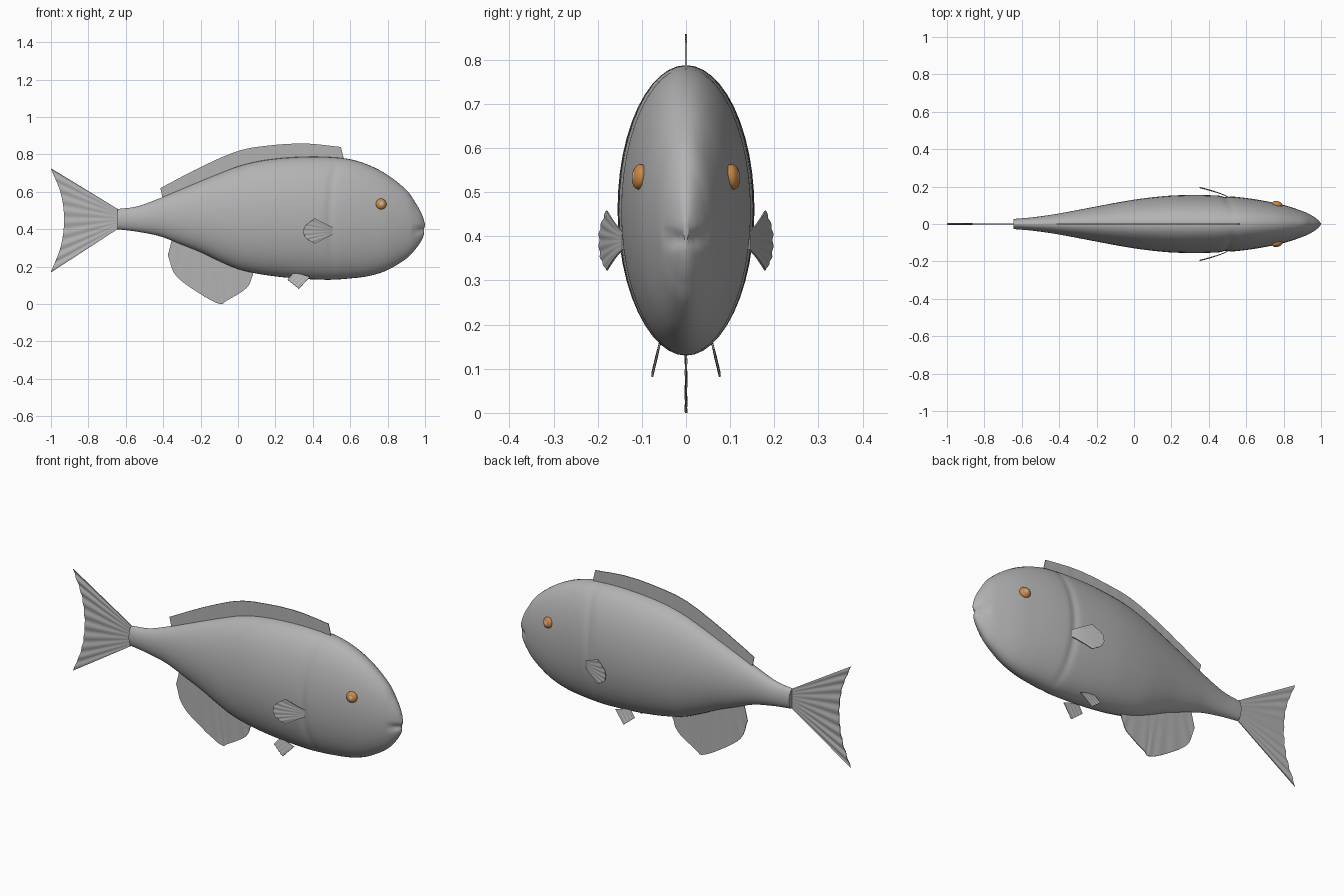
import bpy
import bmesh
import math
from mathutils import Vector

cube = bpy.data.objects.get("Cube")
if cube:
    bpy.data.objects.remove(cube, do_unlink=True)


def material(name, colour):
    mat = bpy.data.materials.new(name)
    mat.use_nodes = True
    mat.diffuse_color = (*colour, 1)
    mat.node_tree.nodes["Principled BSDF"].inputs["Base Color"].default_value = (*colour, 1)
    return mat


SKIN = material("grey skin", (0.45, 0.45, 0.45))
IRIS = material("orange iris", (0.6, 0.25, 0.06))
PUPIL = material("pale pupil", (0.6, 0.52, 0.42))


def finish(bm, name, *materials):
    """Turn a bmesh into a smooth-shaded object."""
    bmesh.ops.recalc_face_normals(bm, faces=bm.faces)
    mesh = bpy.data.meshes.new(name)
    bm.to_mesh(mesh)
    bm.free()
    for mat in materials:
        mesh.materials.append(mat)
    mesh.shade_smooth()
    mesh.set_sharp_from_angle(angle=math.radians(50))
    obj = bpy.data.objects.new(name, mesh)
    bpy.context.collection.objects.link(obj)
    return obj


def spline(points, steps):
    """Smooth curve through the points, in steps samples per span."""
    pts = [Vector(p) for p in points]
    padded = [pts[0] * 2 - pts[1]] + pts + [pts[-1] * 2 - pts[-2]]
    curve = []
    for a, b, c, d in zip(padded, padded[1:], padded[2:], padded[3:]):
        for i in range(steps):
            t = i / steps
            curve.append((b * 2 + (c - a) * t + (a * 2 - b * 5 + c * 4 - d) * t ** 2
                          + (b * 3 - a - c * 3 + d) * t ** 3) / 2)
    return curve + [pts[-1]]


def resample(points, count):
    """The same smooth curve as a fixed number of samples."""
    curve = spline(points, 24)
    last = len(curve) - 1
    result = []
    for i in range(count):
        f = i / (count - 1) * last
        k = min(int(f), last - 1)
        result.append(curve[k].lerp(curve[k + 1], f - k))
    return result


def bridge(bm, first, second, closed=False):
    n = len(first)
    for i in range(n if closed else n - 1):
        j = (i + 1) % n
        bm.faces.new((first[i], first[j], second[j], second[i]))


def dent(value, centre, width):
    return math.exp(-((value - centre) / width) ** 2)


# Body: x, top height, bottom height, half width
STATIONS = [
    (-0.645, 0.508, 0.40, 0.027), (-0.54, 0.522, 0.387, 0.036),
    (-0.42, 0.565, 0.363, 0.053), (-0.30, 0.615, 0.317, 0.075),
    (-0.20, 0.657, 0.277, 0.094), (-0.10, 0.698, 0.229, 0.113),
    (0.0, 0.736, 0.187, 0.130), (0.10, 0.762, 0.163, 0.143),
    (0.20, 0.777, 0.148, 0.152), (0.30, 0.785, 0.138, 0.155),
    (0.40, 0.788, 0.132, 0.154), (0.50, 0.785, 0.130, 0.149),
    (0.60, 0.774, 0.137, 0.139), (0.70, 0.743, 0.150, 0.123),
    (0.80, 0.690, 0.182, 0.102), (0.90, 0.610, 0.243, 0.069),
    (0.95, 0.540, 0.295, 0.046), (0.98, 0.487, 0.338, 0.026),
    (1.0, 0.430, 0.385, 0.006),
]
PROFILE = spline(STATIONS, 9)
SIDES = 48


def back_height(x):
    return min(PROFILE, key=lambda p: abs(p[0] - x))[1]


def make_body():
    bm = bmesh.new()
    rings = []
    for x, top, bottom, half in PROFILE:
        ring = []
        mouth_depth = min(max((x - 0.93) / 0.05, 0), 1)
        for i in range(SIDES):
            angle = math.tau * i / SIDES
            z = (top + bottom) / 2 + (top - bottom) / 2 * math.cos(angle)
            y = half * math.sin(angle)
            # Gill groove bows slightly backwards at mid height
            gill = dent(x, 0.49 + 0.04 * math.cos(angle) ** 2, 0.02)
            y *= 1 - 0.045 * gill
            # Mouth crease
            mouth = mouth_depth * dent(z, 0.395, 0.016)
            y *= 1 - 0.3 * mouth
            ring.append(bm.verts.new((x - 0.008 * mouth, y, z)))
        rings.append(ring)
    for first, second in zip(rings, rings[1:]):
        bridge(bm, first, second, closed=True)
    bm.faces.new(rings[0])
    bm.faces.new(rings[-1])
    finish(bm, "body", SKIN)


def make_fin(name, root, edge, rays=8, ripple=0.0015, side_offset=lambda x, z: 0, side=1):
    """Thin rayed sheet spread from a root curve to an outer edge."""
    bm = bmesh.new()
    count, rows = rays * 6 + 1, 6
    inner, outer = resample(root, count), resample(edge, count)
    strips = []
    for r in range(rows + 1):
        t = r / rows
        strip = []
        for i, (a, b) in enumerate(zip(inner, outer)):
            x, z = a.lerp(b, t)
            wave = ripple * math.sin(math.tau * rays * i / (count - 1)) * t
            strip.append(bm.verts.new((x, side * (side_offset(x, z) + wave), z)))
        strips.append(strip)
    for first, second in zip(strips, strips[1:]):
        bridge(bm, first, second)
    obj = finish(bm, name, SKIN)
    solid = obj.modifiers.new("thickness", "SOLIDIFY")
    solid.thickness = 0.004
    solid.offset = 0
    split = obj.modifiers.new("crisp rim", "EDGE_SPLIT")
    split.split_angle = math.radians(50)


def make_eye(name, side):
    bm = bmesh.new()
    bmesh.ops.create_uvsphere(bm, u_segments=24, v_segments=16, radius=1)
    for face in bm.faces:
        # Pupil is the cap around the outward pole
        face.material_index = 1 if face.calc_center_median().z > 0.91 else 0
    obj = finish(bm, name, IRIS, PUPIL)
    obj.scale = (0.029, 0.029, 0.017)
    obj.location = (0.765, side * 0.105, 0.535)
    outward = Vector((0.22, side, 0.12))
    obj.rotation_euler = outward.to_track_quat("Z", "Y").to_euler()


make_body()

# Fins on the centre line
make_fin("tail_fin", [(-0.63, 0.50), (-0.63, 0.41)],
         [(-1, 0.725), (-0.947, 0.59), (-0.93, 0.45), (-0.947, 0.31), (-1, 0.17)],
         rays=9, ripple=0.003)
make_fin("dorsal_fin",
         [(x, back_height(x) - 0.02) for x in (-0.40, -0.2, 0, 0.18, 0.37, 0.57)],
         [(-0.415, 0.62), (-0.2, 0.732), (0, 0.818), (0.17, 0.848), (0.36, 0.858), (0.55, 0.84)],
         rays=12, ripple=0.0005)
make_fin("anal_fin", [(-0.35, 0.36), (-0.15, 0.29), (0.08, 0.19)],
         [(-0.375, 0.26), (-0.33, 0.15), (-0.2, 0.053), (-0.1, 0.001), (-0.06, 0.018),
          (0.045, 0.085), (0.08, 0.155)], rays=8, ripple=0.001)

# Paired fins and eyes
for label, side in (("left", 1), ("right", -1)):
    make_fin(label + "_pectoral_fin", [(0.505, 0.41), (0.505, 0.37)],
             [(0.41, 0.458), (0.355, 0.412), (0.358, 0.358), (0.41, 0.323)],
             rays=6, side=side,
             side_offset=lambda x, z: 0.138 + 0.056 * (max(0.51 - x, 0) / 0.155) ** 0.7)
    make_fin(label + "_pelvic_fin", [(0.30, 0.17), (0.385, 0.145)],
             [(0.265, 0.13), (0.325, 0.082)], rays=4, side=side,
             side_offset=lambda x, z: 0.06 + 0.24 * (0.155 - z))
    # Eyes sit on both flanks of the head
    make_eye(label + "_eye", side)
